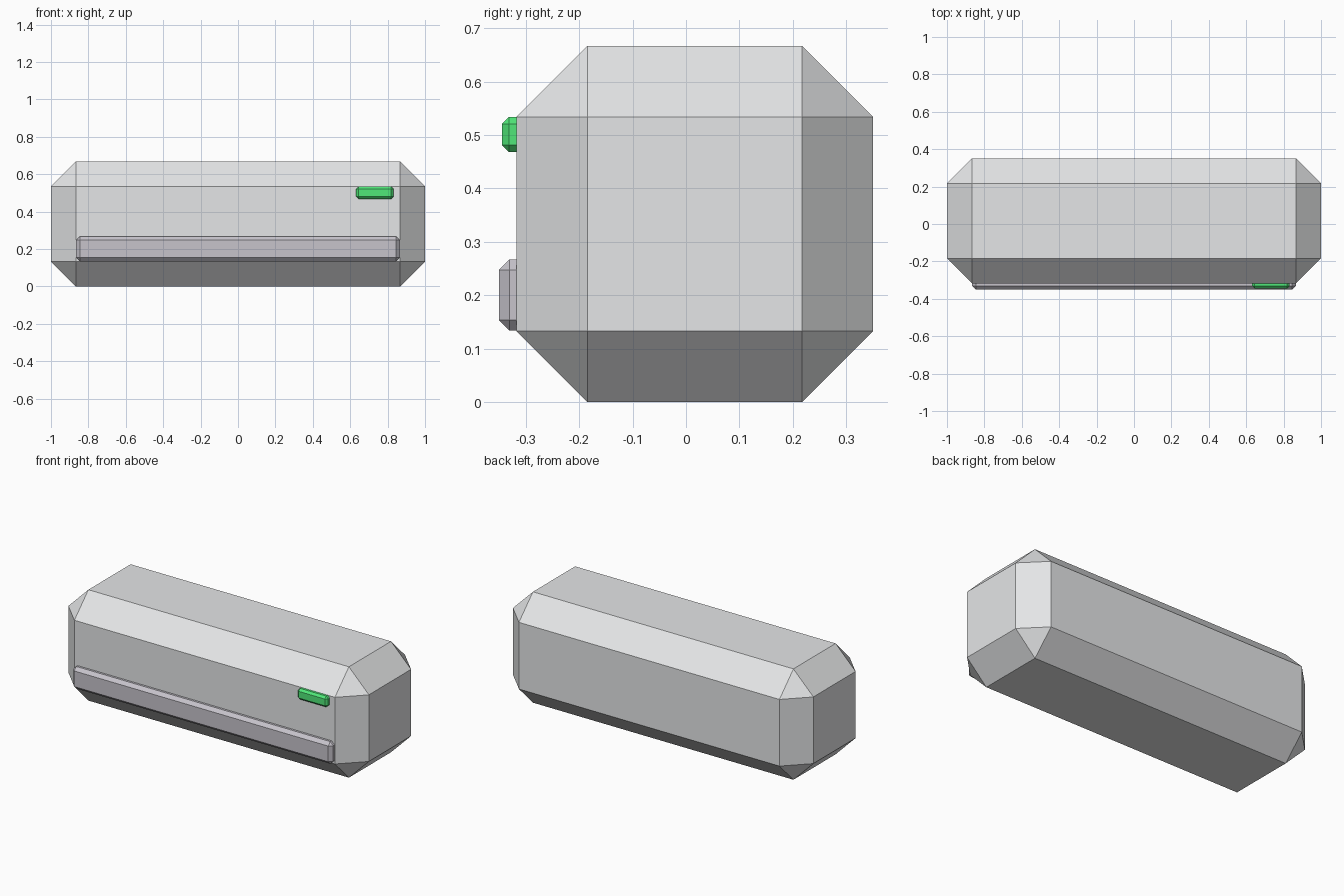
import bpy
import bmesh
from mathutils import Vector

default = bpy.data.objects.get("Cube")
if default:
    bpy.data.objects.remove(default, do_unlink=True)


def make_material(name, colour):
    mat = bpy.data.materials.new(name)
    mat.use_nodes = True
    mat.diffuse_color = (*colour, 1)
    mat.node_tree.nodes["Principled BSDF"].inputs["Base Color"].default_value = (*colour, 1)
    return mat


def chamfered_box(name, low, high, chamfer, mat):
    """Box between two corners with flat chamfers on every edge."""
    low, high = Vector(low), Vector(high)
    bm = bmesh.new()
    bmesh.ops.create_cube(bm, size=1)
    bmesh.ops.scale(bm, vec=high - low, verts=bm.verts)
    bmesh.ops.bevel(bm, geom=bm.edges[:], offset=chamfer, offset_type='OFFSET',
                    segments=1, affect='EDGES', clamp_overlap=True)
    bmesh.ops.recalc_face_normals(bm, faces=bm.faces)
    mesh = bpy.data.meshes.new(name)
    bm.to_mesh(mesh)
    bm.free()
    mesh.materials.append(mat)
    obj = bpy.data.objects.new(name, mesh)
    obj.location = (low + high) / 2
    bpy.context.collection.objects.link(obj)
    return obj


shell = make_material("pale grey", (0.78, 0.79, 0.80))
vent = make_material("mauve grey", (0.57, 0.55, 0.60))
glow = make_material("bright green", (0.08, 0.80, 0.19))

# Main housing
chamfered_box("housing", (-1, -0.317, 0), (1, 0.35, 0.667), 0.133, shell)

# Air outlet flap along the lower front
chamfered_box("outlet_flap", (-0.865, -0.35, 0.134), (0.865, -0.283, 0.267), 0.0195, vent)

# Status light on the upper front
chamfered_box("status_light", (0.632, -0.344, 0.468), (0.832, -0.29, 0.534), 0.013, glow)
